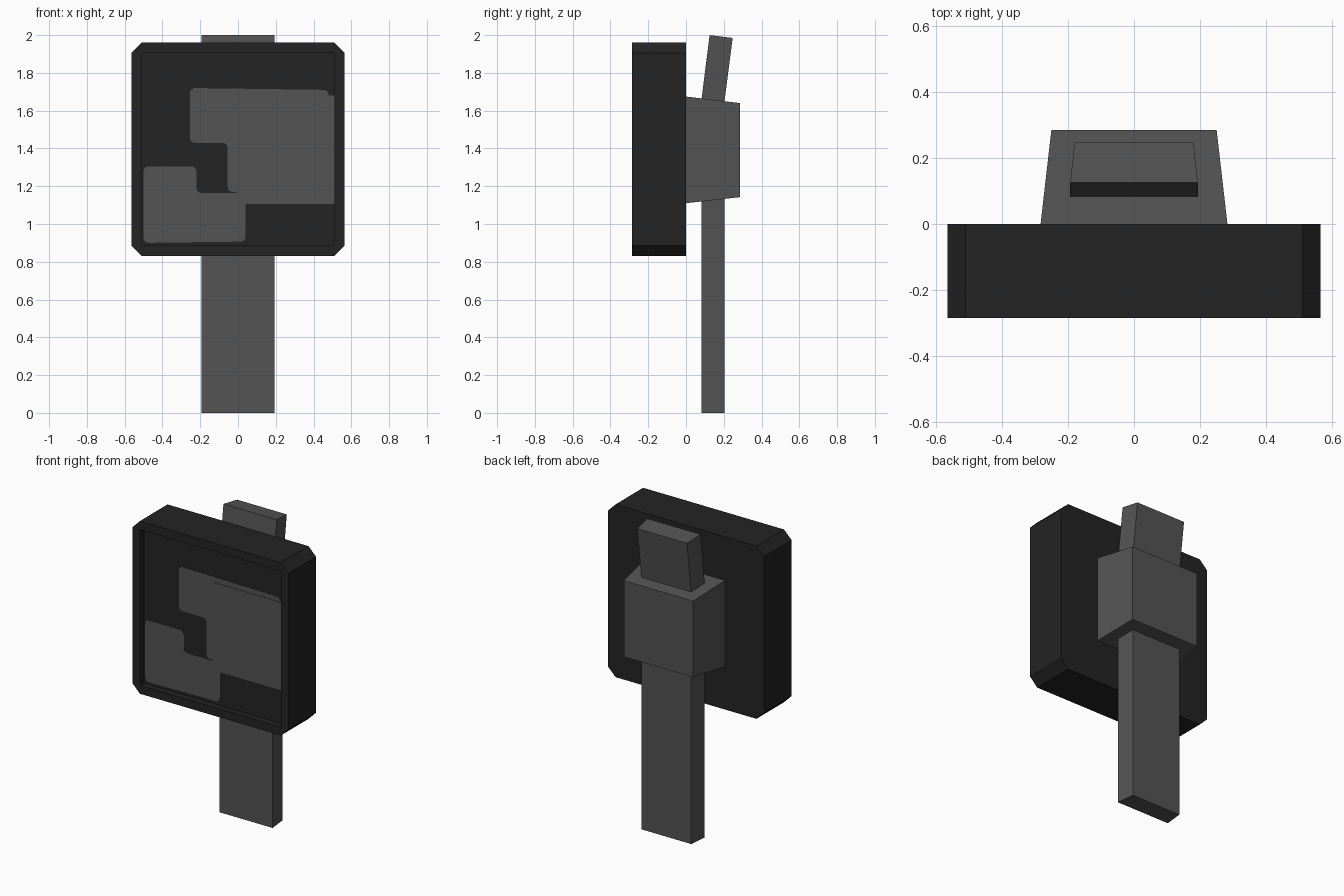
import bpy, bmesh, math
from mathutils import Vector

if "Cube" in bpy.data.objects:
    bpy.data.objects.remove(bpy.data.objects["Cube"])


def material(name, rgb):
    m = bpy.data.materials.new(name)
    m.diffuse_color = (*rgb, 1)
    m.use_nodes = True
    m.node_tree.nodes["Principled BSDF"].inputs["Base Color"].default_value = m.diffuse_color
    return m


BLACK = material("case black", (0.017, 0.017, 0.017))
GREY = material("mid grey", (0.088, 0.088, 0.088))


def finish(bm, name, mat):
    bmesh.ops.recalc_face_normals(bm, faces=bm.faces)
    me = bpy.data.meshes.new(name)
    bm.to_mesh(me)
    bm.free()
    me.materials.append(mat)
    ob = bpy.data.objects.new(name, me)
    bpy.context.collection.objects.link(ob)
    return ob


def loft(name, mat, a, b):
    """Closed solid between two matching rings of 3D points."""
    bm = bmesh.new()
    va, vb = [bm.verts.new(p) for p in a], [bm.verts.new(p) for p in b]
    bm.faces.new(va)
    bm.faces.new(vb)
    n = len(va)
    for i in range(n):
        j = (i + 1) % n
        bm.faces.new((va[i], va[j], vb[j], vb[i]))
    return finish(bm, name, mat)


def rect(x, z0, z1, y):
    return [(-x, y, z0), (x, y, z0), (x, y, z1), (-x, y, z1)]


def chamfered(x, z0, z1, c, y):
    return [(-x, y, z0 + c), (-x + c, y, z0), (x - c, y, z0), (x, y, z0 + c),
            (x, y, z1 - c), (x - c, y, z1), (-x + c, y, z1), (-x, y, z1 - c)]


def rounded(points, r, steps=4):
    """Round every corner of an x/z outline."""
    out = []
    n = len(points)
    for i in range(n):
        p, c, q = (Vector(points[k % n]) for k in (i - 1, i, i + 1))
        a = c + (p - c).normalized() * r
        b = c + (q - c).normalized() * r
        for s in range(steps + 1):
            t = s / steps
            out.append(a * (1 - t) ** 2 + c * 2 * t * (1 - t) + b * t * t)
    return out


def plate(name, pts, y0, y1):
    loft(name, GREY, [(p[0], y0, p[1]) for p in pts], [(p[0], y1, p[1]) for p in pts])


# Watch case: chamfered block with a recessed dial
bm = bmesh.new()
rings = [[bm.verts.new(p) for p in ring] for ring in (
    chamfered(0.565, 0.83, 1.96, 0.055, 0.0),
    chamfered(0.565, 0.83, 1.96, 0.055, -0.285),
    chamfered(0.51, 0.885, 1.905, 0.004, -0.285),
    chamfered(0.51, 0.885, 1.905, 0.004, -0.243))]
for ra, rb in zip(rings, rings[1:]):
    for i in range(8):
        j = (i + 1) % 8
        bm.faces.new((ra[i], ra[j], rb[j], rb[i]))
bm.faces.new(rings[0])
bm.faces.new(rings[-1])
finish(bm, "watch_case", BLACK)

# Dial plates
upper = [(-0.255, 1.72), (0.48, 1.71), (0.48, 1.17), (-0.055, 1.17),
         (-0.055, 1.43), (-0.255, 1.43)]
lower = [(-0.5, 1.305), (-0.22, 1.305), (-0.22, 1.165), (0.04, 1.165),
         (0.04, 0.907), (-0.5, 0.9)]
plate("upper_dial_shape", rounded(upper, 0.03), -0.240, -0.246)
plate("lower_dial_shape", rounded(lower, 0.03), -0.240, -0.2455)
plate("square_dial_plate", [(-0.005, 1.105), (0.51, 1.105), (0.51, 1.68), (-0.005, 1.68)],
      -0.240, -0.249)

# Tapered mounting block on the back
loft("back_block", GREY, rect(0.283, 1.11, 1.675, -0.002), rect(0.25, 1.142, 1.64, 0.285))


# Strap pieces: slightly trapezoid cross-section
def strap(name, lo, hi):
    def ring(e):
        (yf, zf), (yb, zb) = e
        return [(-0.193, yf, zf), (0.193, yf, zf), (0.18, yb, zb), (-0.18, yb, zb)]
    loft(name, GREY, ring(lo), ring(hi))


strap("lower_strap", ((0.082, 0), (0.203, 0)), ((0.082, 1.3), (0.203, 1.3)))
strap("upper_strap", ((0.072, 1.58), (0.193, 1.565)), ((0.125, 2.0), (0.247, 1.985)))
